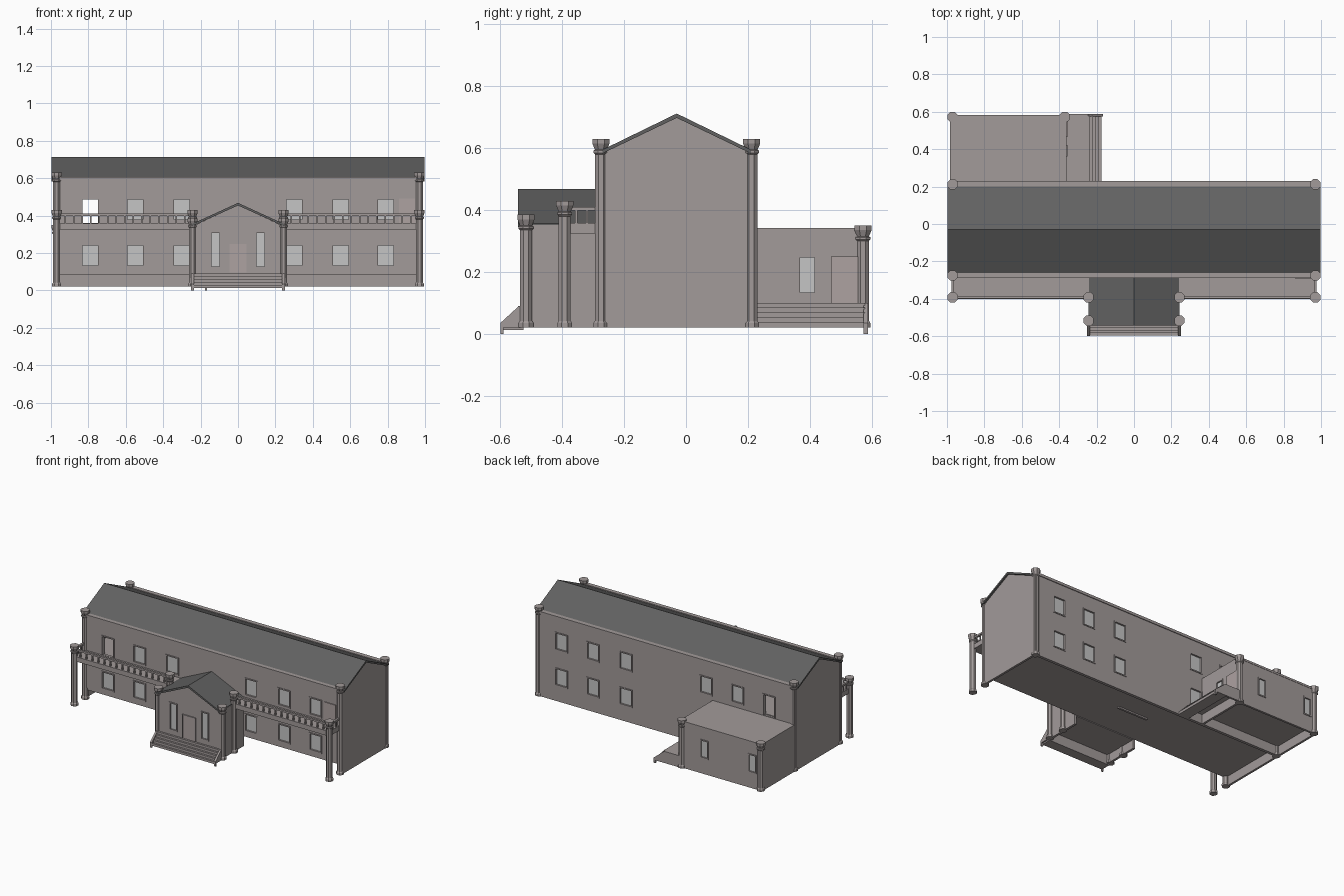
import bpy, bmesh, math
from mathutils import Matrix

if "Cube" in bpy.data.objects:
    bpy.data.objects.remove(bpy.data.objects["Cube"])


def material(name, rgb):
    m = bpy.data.materials.new(name)
    m.diffuse_color = (*rgb, 1)
    m.use_nodes = True
    m.node_tree.nodes["Principled BSDF"].inputs["Base Color"].default_value = m.diffuse_color
    return m


WALL = material("warm_grey_stone", (0.36, 0.325, 0.32))
ROOF = material("dark_grey_roof", (0.12, 0.12, 0.12))
GLASS = material("pale_grey_glass", (0.56, 0.56, 0.56))
DOOR = material("pinkish_grey_door", (0.42, 0.36, 0.355))


def finish(name, bm, mat):
    bmesh.ops.recalc_face_normals(bm, faces=bm.faces[:])
    me = bpy.data.meshes.new(name)
    bm.to_mesh(me)
    bm.free()
    me.materials.append(mat)
    ob = bpy.data.objects.new(name, me)
    bpy.context.collection.objects.link(ob)
    return ob


def boxes(name, mat, items):
    """One mesh of boxes, each (x0, x1, y0, y1, z0, z1)."""
    bm = bmesh.new()
    for x0, x1, y0, y1, z0, z1 in items:
        m = Matrix.Translation(((x0 + x1) / 2, (y0 + y1) / 2, (z0 + z1) / 2))
        bmesh.ops.create_cube(bm, size=1, matrix=m @ Matrix.Diagonal((x1 - x0, y1 - y0, z1 - z0, 1)))
    return finish(name, bm, mat)


def prism(name, mat, pts, axis, a, b):
    """Extrude a (y,z) profile along x, or an (x,z) profile along y."""
    bm = bmesh.new()
    place = (lambda p, t: (t, p[0], p[1])) if axis == 'x' else (lambda p, t: (p[0], t, p[1]))
    f = bm.faces.new([bm.verts.new(place(p, a)) for p in pts])
    g = bmesh.ops.extrude_face_region(bm, geom=[f])
    d = (b - a, 0, 0) if axis == 'x' else (0, b - a, 0)
    bmesh.ops.translate(bm, vec=d, verts=[v for v in g['geom'] if isinstance(v, bmesh.types.BMVert)])
    return finish(name, bm, mat)


def openings(wall, axis, p0, p1, windows, doors=()):
    """Cut windows/doors (u, width, z0, z1) in a wall lying between p0 and p1, then frame and glaze."""
    def bx(u0, u1, q0, q1, z0, z1):
        return (u0, u1, q0, q1, z0, z1) if axis == 'y' else (q0, q1, u0, u1, z0, z1)
    cuts, bars, panes = [], [], []
    t, e = 0.008, 0.004
    for i, (u, w, z0, z1) in enumerate(list(windows) + list(doors)):
        l, r = u - w / 2, u + w / 2
        cuts.append(bx(l, r, p0 - .02, p1 + .02, z0, z1))
        q0, q1 = p0 - e, p1 + e
        bars += [bx(l - t / 2, l + t / 2, q0, q1, z0, z1), bx(r - t / 2, r + t / 2, q0, q1, z0, z1),
                 bx(l - t / 2, r + t / 2, q0, q1, z1 - t / 2, z1 + t / 2)]
        if i < len(windows):
            bars.append(bx(l - t / 2, r + t / 2, q0, q1, z0 - t / 2, z0 + t / 2))
            m = (p0 + p1) / 2
            panes.append(bx(l, r, m - .002, m + .002, z0, z1))
    cutter = boxes("cutter", WALL, cuts)
    cutter.hide_render = True
    mod = wall.modifiers.new("cut", 'BOOLEAN')
    mod.operation, mod.object, mod.solver = 'DIFFERENCE', cutter, 'EXACT'
    bpy.context.view_layer.objects.active = wall
    bpy.ops.object.modifier_apply(modifier=mod.name)
    bpy.data.objects.remove(cutter)
    boxes(wall.name + "_window_frames", WALL, bars)
    boxes(wall.name + "_panes", GLASS, panes)


def column(name, x, y, top, bottom=0.02):
    """Eight-sided column with a base and a flared capital."""
    prof = [(.026, bottom), (.026, bottom + .015), (.021, bottom + .022), (.021, top - .05), (.026, top - .045),
            (.026, top - .038), (.021, top - .035), (.03, top - .015), (.03, top)]
    bm = bmesh.new()
    rings = [[bm.verts.new((x + r * math.cos((k + .5) * math.pi / 4), y + r * math.sin((k + .5) * math.pi / 4), z))
              for k in range(8)] for r, z in prof]
    for a, b in zip(rings, rings[1:]):
        for k in range(8):
            bm.faces.new((a[k], a[(k + 1) % 8], b[(k + 1) % 8], b[k]))
    bm.faces.new(rings[0])
    bm.faces.new(rings[-1])
    finish(name, bm, WALL)


LOW, HIGH = (.13, .245), (.375, .49)

# Main block walls
front = boxes("front_wall", WALL, [(-.985, .985, -.285, -.265, .1, .6)])
openings(front, 'y', -.285, -.265,
         [(x, .09, *LOW) for x in (-.79, -.55, -.3, .3, .55, .79)] +
         [(x, .09, *HIGH) for x in (-.55, -.3, .3, .55, .79)], [(-.79, .09, .36, .49)])
back = boxes("back_wall", WALL, [(-.985, .985, .205, .225, .02, .6)])
openings(back, 'y', .205, .225,
         [(x, .09, *LOW) for x in (.79, .55, .3, -.31)] +
         [(x, .09, *HIGH) for x in (.79, .55, .3, -.31, -.55)], [(-.79, .09, .345, .49)])
gable = [(-.275, .02), (.215, .02), (.215, .587), (-.03, .7), (-.275, .587)]
for side, x in (("left", -.985), ("right", .97)):
    prism(side + "_gable_wall", WALL, gable, 'x', x, x + .015)
boxes("floors", WALL, [(-.975, .975, -.28, .215, .085, .1), (-.975, .975, -.27, .21, .335, .35)])
boxes("floor_beam", WALL, [(-.13, .1, -.04, -.025, .075, .09)])
boxes("eave_cornices", WALL, [(-.975, .975, -.29, -.262, .587, .605), (-.975, .975, .2, .23, .587, .605)])
prism("main_roof", ROOF, [(-.27, .595), (-.03, .712), (.21, .595), (.21, .583), (-.03, .698), (-.27, .583)],
      'x', -.997, .997)
boxes("upper_balcony_door", DOOR, [(.86, .945, -.291, -.284, .36, .49)])

# Columns
for s, side in ((-1, "left"), (1, "right")):
    column(side + "_front_corner_column", s * .97, -.275, .63)
    column(side + "_back_corner_column", s * .97, .212, .63)
    column(side + "_balcony_outer_column", s * .97, -.392, .43)
    column(side + "_balcony_inner_column", s * .243, -.392, .43)
    column(side + "_porch_column", s * .243, -.517, .385)
column("annex_left_column", -.97, .572, .35)
column("annex_right_column", -.37, .572, .35)

# Balconies with railings
for s, side in ((-1, "left"), (1, "right")):
    def span(a, b):
        return (min(s * a, s * b), max(s * a, s * b))
    boxes(side + "_balcony_deck", WALL, [(*span(.24, .975), -.4, -.28, .325, .358)])
    rail = [(*span(.25, .97), -.399, -.385, .398, .41), (*span(.963, .977), -.39, -.28, .398, .41)]
    n = 16
    rail += [(s * (.24 + .73 * i / n) - .004, s * (.24 + .73 * i / n) + .004, -.396, -.388, .355, .4)
             for i in range(1, n)]
    rail += [(*span(.966, .974), y - .004, y + .004, .355, .4) for y in (-.355, -.32)]
    boxes(side + "_balcony_railing", WALL, rail)

# Entrance porch
porch = prism("porch_front_wall", WALL, [(-.235, .085), (.235, .085), (.235, .347), (0, .455), (-.235, .347)],
              'y', -.53, -.515)
openings(porch, 'y', -.53, -.515, [(-.12, .052, .125, .31), (.12, .052, .125, .31)])
boxes("porch_side_walls", WALL, [(s * .235 - .008, s * .235 + .008, -.52, -.28, .02, .352) for s in (-1, 1)])
boxes("porch_floor", WALL, [(-.235, .235, -.53, -.28, .08, .095)])
prism("porch_roof", ROOF, [(-.242, .357), (0, .468), (.242, .357), (.242, .345), (0, .454), (-.242, .345)],
      'y', -.543, -.28)
boxes("porch_door", DOOR, [(-.046, .046, -.536, -.529, .095, .25)])
boxes("porch_door_frame", WALL, [(-.052, -.045, -.537, -.529, .095, .256), (.045, .052, -.537, -.529, .095, .256),
                                 (-.052, .052, -.537, -.529, .249, .256)])

# Front steps and sloped side cheeks
boxes("front_steps", WALL, [(-.24, .24, -.595 + .013 * i, -.525, .02 if i else .012, .028 + .0155 * i)
                            for i in range(5)])
for side, x in (("left", -.25), ("right", .236)):
    prism(side + "_front_step_cheek", WALL, [(-.6, 0), (-.6, .035), (-.54, .09), (-.52, .09), (-.52, .02),
                                             (-.59, .02), (-.59, 0)], 'x', x, x + .014)

# Rear annex
annex_back = boxes("annex_back_wall", WALL, [(-.985, -.36, .565, .58, .02, .335)])
openings(annex_back, 'y', .565, .58, [(-.545, .055, .13, .25), (-.91, .055, .13, .25)])
annex_side = boxes("annex_side_wall", WALL, [(-.375, -.36, .22, .57, .02, .335)])
openings(annex_side, 'x', -.375, -.36, [(.392, .055, .13, .25)])
boxes("annex_left_wall", WALL, [(-.985, -.97, .22, .57, .02, .335)])
boxes("annex_roof", WALL, [(-.985, -.36, .22, .582, .328, .342)])
boxes("annex_floor", WALL, [(-.975, -.37, .22, .57, .085, .1)])
boxes("annex_door", DOOR, [(-.361, -.354, .468, .556, .1, .25)])

# Annex landing, steps and cheek
boxes("annex_landing", WALL, [(-.365, -.25, .22, .578, .085, .1)])
boxes("annex_steps", WALL, [(-.255, -.235 + .015 * i, .22, .578, .02, .1 - .0155 * i) for i in range(5)])
prism("annex_step_cheek", WALL, [(-.36, .02), (-.36, .1), (-.245, .1), (-.165, .035), (-.165, 0), (-.177, 0),
                                 (-.177, .02)], 'y', .574, .588)
